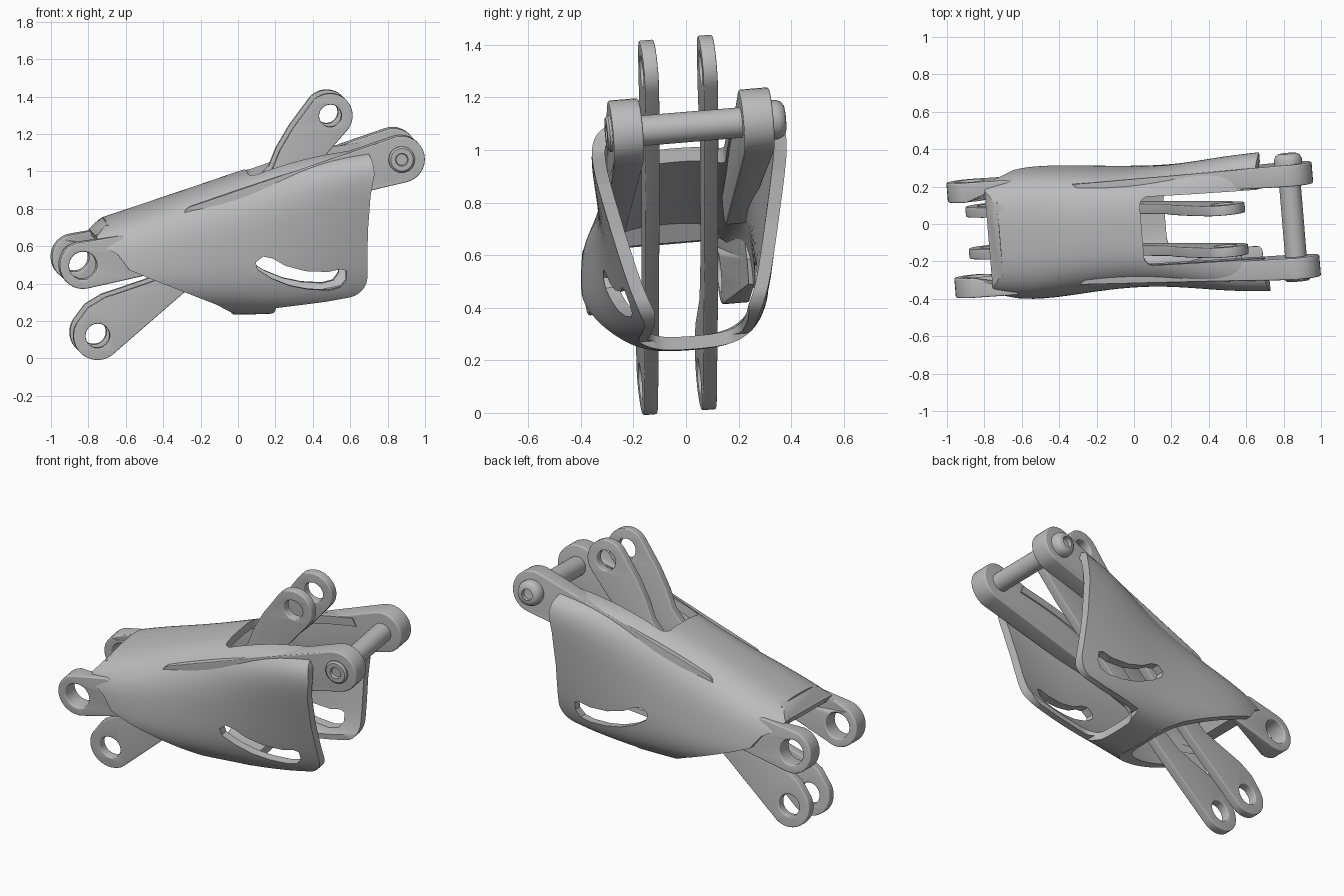
import bpy, bmesh
from math import cos, sin, pi, radians, copysign
from mathutils import Matrix
from mathutils.geometry import convex_hull_2d

if "Cube" in bpy.data.objects:
    bpy.data.objects.remove(bpy.data.objects["Cube"])

grey = bpy.data.materials.new("satin_grey")
grey.use_nodes = True
grey.diffuse_color = (0.5, 0.5, 0.5, 1)
grey.node_tree.nodes["Principled BSDF"].inputs["Base Color"].default_value = grey.diffuse_color

# The assembly is built symmetric about y = 0, then tilted as a whole
TILT = (Matrix.Translation((0, -0.02, 0.7)) @ Matrix.Rotation(0.083, 4, 'Z')
        @ Matrix.Rotation(0.083, 4, 'X') @ Matrix.Translation((0, 0, -0.7)))
PIN = (0.85, 1.09)
LUG = (-0.855, 0.52)


def link(name, data):
    ob = bpy.data.objects.new(name, data)
    bpy.context.scene.collection.objects.link(ob)
    return ob


def bake(ob):
    """Replace an object by its evaluated mesh."""
    bpy.context.view_layer.update()
    ev = ob.evaluated_get(bpy.context.evaluated_depsgraph_get())
    mesh = bpy.data.meshes.new_from_object(ev)
    name = ob.name
    bpy.data.objects.remove(ob)
    bm = bmesh.new()
    bm.from_mesh(mesh)
    bmesh.ops.remove_doubles(bm, verts=bm.verts, dist=0.0002)
    bmesh.ops.recalc_face_normals(bm, faces=bm.faces)
    bm.to_mesh(mesh)
    bm.free()
    new = link(name, mesh)
    new.name = name
    return new


def finish(ob):
    mesh = ob.data
    mesh.transform(TILT)
    mesh.materials.clear()
    mesh.materials.append(grey)
    mesh.shade_smooth()
    mesh.set_sharp_from_angle(angle=radians(35))


def arc(c, r, a0=0, a1=360, n=32):
    return [(c[0] + r * cos(radians(a0 + (a1 - a0) * i / n)),
             c[1] + r * sin(radians(a0 + (a1 - a0) * i / n))) for i in range(n + 1)]


def circle(c, r):
    return arc(c, r)[:-1]


def hull(points):
    return [points[i] for i in convex_hull_2d(points)]


def plate(name, outlines, y, thick, bevel=0.0):
    """Flat xz plate; outlines after the first become holes."""
    cu = bpy.data.curves.new(name, 'CURVE')
    cu.dimensions, cu.fill_mode = '2D', 'BOTH'
    cu.extrude, cu.bevel_depth = thick / 2 - bevel, bevel
    cu.offset = -bevel
    for pts in outlines:
        sp = cu.splines.new('POLY')
        sp.points.add(len(pts) - 1)
        for p, (x, z) in zip(sp.points, pts):
            p.co = (x, z, 0, 1)
        sp.use_cyclic_u = True
    ob = bake(link(name, cu))
    ob.data.transform(Matrix.Translation((0, y, 0)) @ Matrix.Rotation(pi / 2, 4, 'X'))
    return ob


def rounded_box(name, x0, x1, hw, z0, z1, r):
    """Vertical cutter with rounded corners in plan."""
    pts = hull([p for x in (x0 + r, x1 - r) for y in (-hw + r, hw - r)
                for p in circle((x, y), r)])
    ob = plate(name, [pts], 0, z1 - z0)
    ob.data.transform(Matrix.Translation((0, 0, (z0 + z1) / 2)) @ Matrix.Rotation(-pi / 2, 4, 'X'))
    return ob


# Sleeve: lofted tube. Stations: x, top, bottom, half width at top, at bottom, roundness
stations = [(-0.84, 0.71, 0.36, 0.28, 0.31, 0.7), (-0.62, 0.785, 0.31, 0.33, 0.38, 0.7),
            (-0.4, 0.86, 0.26, 0.32, 0.38, 0.7), (-0.15, 0.945, 0.235, 0.31, 0.345, 0.68),
            (0.08, 1.025, 0.235, 0.325, 0.31, 0.65), (0.3, 1.085, 0.245, 0.365, 0.28, 0.53),
            (0.52, 1.125, 0.275, 0.405, 0.25, 0.43), (0.76, 1.155, 0.30, 0.425, 0.215, 0.42)]
N = 32
bm = bmesh.new()
rings = []
for x, top, bot, wt, wb, power in stations:
    ring = []
    for i in range(N):
        c, s = cos(2 * pi * (i + 0.5) / N), sin(2 * pi * (i + 0.5) / N)
        v = copysign(abs(s) ** power, s)
        w = wb + (wt - wb) * (v + 1) / 2
        ring.append(bm.verts.new((x, w * copysign(abs(c) ** power, c),
                                  (top + bot) / 2 + v * (top - bot) / 2)))
    rings.append(ring)
for a, b in zip(rings, rings[1:]):
    for i in range(N):
        j = (i + 1) % N
        bm.faces.new((a[i], b[i], b[j], a[j]))
bmesh.ops.recalc_face_normals(bm, faces=bm.faces)
mesh = bpy.data.meshes.new("sleeve")
bm.to_mesh(mesh)
bm.free()
sleeve = link("sleeve", mesh)
sub = sleeve.modifiers.new("smooth", 'SUBSURF')
sub.levels = sub.render_levels = 2
sol = sleeve.modifiers.new("wall", 'SOLIDIFY')
sol.thickness, sol.offset = 0.05, -1

# Cutters: side silhouette, top and bottom openings, curved side slots
silhouette = [(-0.71, 0.9), (-0.72, 0.74), (-0.78, 0.67), (-0.76, 0.63), (-0.67, 0.58),
              (-0.61, 0.5), (-0.53, 0.467), (-0.3, 0.375), (-0.14, 0.31), (-0.03, 0.25),
              (-0.01, 0.1), (0.15, 0.1), (0.19, 0.285), (0.46, 0.32)]
silhouette += arc((0.56, 0.455), 0.115, -80, 0, 10)
silhouette += [(0.67, 0.7), (0.68, 0.9), (0.7, 1.02), (0.69, 1.08), (0.64, 1.2)]
slot = [(0.07, 0.54), (0.08, 0.5), (0.16, 0.45), (0.26, 0.41), (0.36, 0.39), (0.47, 0.385),
        (0.53, 0.4), (0.56, 0.44), (0.56, 0.49), (0.53, 0.5), (0.46, 0.485),
        (0.34, 0.49), (0.23, 0.52), (0.16, 0.56), (0.11, 0.57)]
cutters = [(plate("silhouette_cutter", [silhouette], 0, 2), 'INTERSECT'),
           (rounded_box("top_cutter", 0.04, 1.2, 0.185, 0.6, 1.5, 0.05), 'DIFFERENCE'),
           (rounded_box("bottom_cutter", 0.17, 1.2, 0.18, 0, 0.6, 0.08), 'DIFFERENCE'),
           (plate("slot_cutter", [slot], 0, 2), 'DIFFERENCE')]
for ob, op in cutters:
    ob.hide_render = True
    m = sleeve.modifiers.new(ob.name, 'BOOLEAN')
    m.object, m.operation, m.solver = ob, op, 'EXACT'
sleeve = bake(sleeve)
for ob, op in cutters:
    bpy.data.objects.remove(ob)
finish(sleeve)

# Thickened lip across the rear mouth of the sleeve
lip = [(-0.78, 0.672), (-0.72, 0.73), (-0.66, 0.72), (-0.7, 0.645), (-0.77, 0.64)]
finish(plate("rear_lip", [lip], 0, 0.4))

# Link bars: rounded eyes joined by a waisted shank
low, high = (-0.76, 0.13), (0.48, 1.31)
bar = arc(low, 0.13, 150, 315, 20) + [(-0.3, 0.36), (0.44, 1.08)]
bar += arc(high, 0.12, -40, 140, 20)
bar += [(0.28, 1.24), (0.21, 1.12), (0.17, 1.02), (0.0, 0.84), (-0.25, 0.58),
        (-0.44, 0.43), (-0.6, 0.375), (-0.72, 0.335), (-0.81, 0.28)]

# Rear lugs with eyes, and long front arms that carry the pin
lug = hull(circle(LUG, 0.125) + [(-0.66, 0.68), (-0.56, 0.65), (-0.51, 0.56), (-0.53, 0.465)])
arm = hull(circle(PIN, 0.125) + circle((-0.25, 0.77), 0.07))

for side, y in (("right", -1), ("left", 1)):
    finish(plate(side + "_link_bar", [bar, circle(low, 0.065), circle(high, 0.06)],
                 y * 0.1125, 0.054, 0.006))
    rear = plate(side + "_rear_lug", [lug, circle(LUG, 0.075)], y * 0.256, 0.106, 0.008)
    for v in rear.data.vertices:
        if v.co.x > -0.7:                     # thin the root where it joins the sleeve wall
            v.co.y = y * max(abs(v.co.y), 0.285)
    finish(rear)
    front = plate(side + "_pin_arm", [arm], y * 0.25, 0.115, 0.008)
    for v in front.data.vertices:
        if v.co.x < 0.4:                      # keep the arm root inside the sleeve wall
            v.co.y = y * min(abs(v.co.y), 0.27)
    finish(front)


def lathe(name, profile, side):
    """Revolve (radius, y) points round the pin axis."""
    bm = bmesh.new()
    vs = [bm.verts.new((r, y * side, 0)) for r, y in profile]
    es = [bm.edges.new(p) for p in zip(vs, vs[1:])]
    bmesh.ops.spin(bm, geom=vs + es, cent=(0, 0, 0), axis=(0, 1, 0), angle=2 * pi, steps=36)
    bmesh.ops.remove_doubles(bm, verts=bm.verts, dist=0.0005)
    bmesh.ops.recalc_face_normals(bm, faces=bm.faces)
    me = bpy.data.meshes.new(name)
    bm.to_mesh(me)
    bm.free()
    me.transform(Matrix.Translation((PIN[0], 0, PIN[1])))
    finish(link(name, me))


# Cross pin, domed head on one end and a low socketed cap on the other
lathe("cross_pin", [(0, -0.28), (0.058, -0.28), (0.058, 0.28), (0, 0.28)], 1)
lathe("pin_head", [(0, 0.3), (0.075, 0.3), (0.075, 0.33), (0.066, 0.35), (0.05, 0.36),
                   (0.034, 0.362), (0.034, 0.335), (0, 0.33)], 1)
lathe("pin_cap", [(0, 0.3), (0.07, 0.3), (0.07, 0.315), (0.06, 0.324), (0.034, 0.324),
                  (0.03, 0.31), (0, 0.309)], -1)
